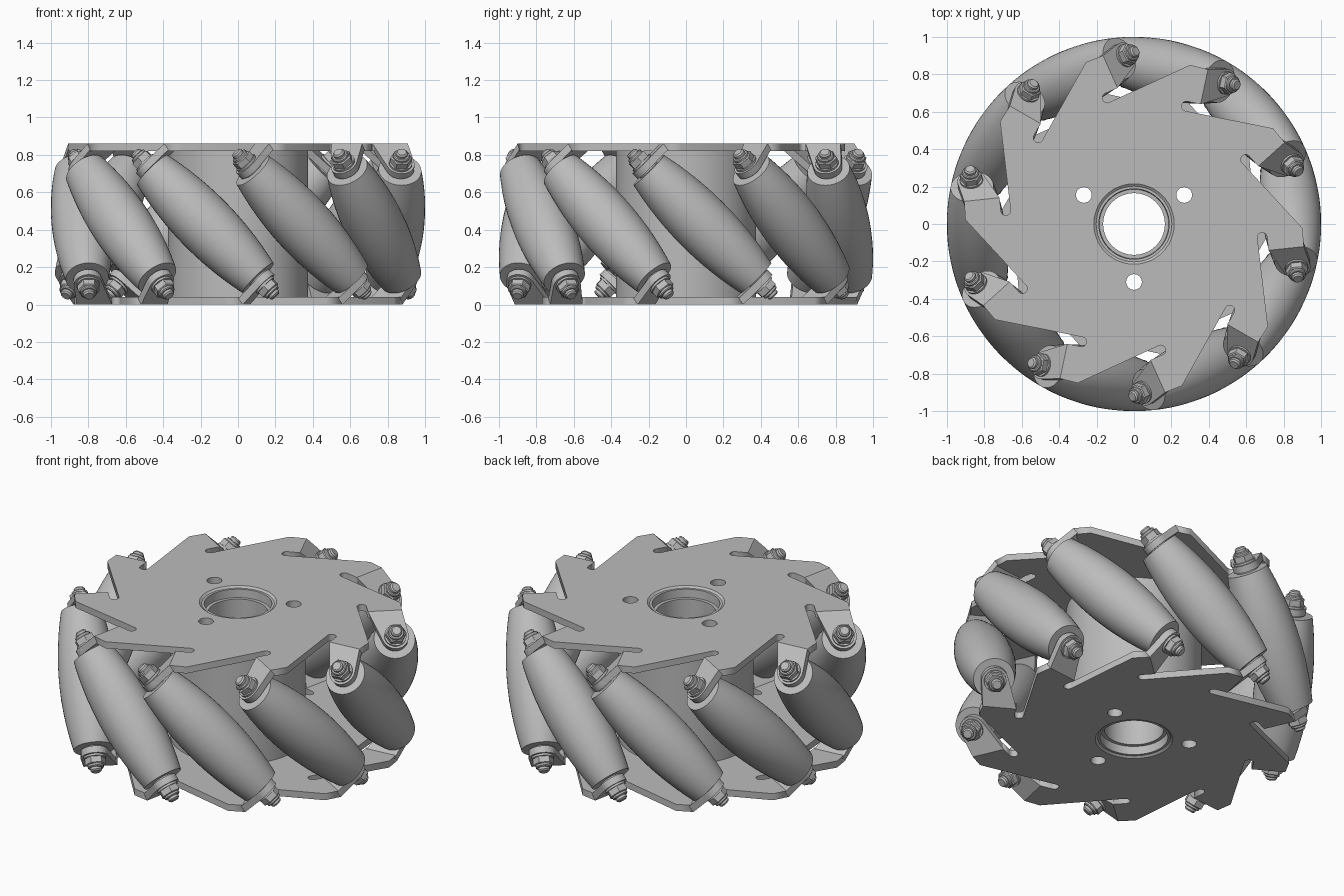
import bpy, bmesh
from math import sin, cos, pi, radians, sqrt
from mathutils import Matrix, Vector

cube = bpy.data.objects.get("Cube")
if cube:
    bpy.data.objects.remove(cube, do_unlink=True)

COUNT = 10            # rollers round the wheel
STEP = 2 * pi / COUNT
START = radians(-66)  # angle of the first roller
AXLE_R = 0.84         # distance of each roller from the wheel axis
MID = 0.43            # half the wheel height
THICK = 0.04          # sheet thickness
FOLD = 0.215          # tangential offset of the tab folds
FACE = (FOLD + MID) / sqrt(2)  # outer face of a tab, along the roller axis

grey = bpy.data.materials.new("plain grey")
grey.use_nodes = True
colour = (0.5, 0.5, 0.5, 1)
grey.diffuse_color = colour
grey.node_tree.nodes["Principled BSDF"].inputs["Base Color"].default_value = colour


def add(name, mesh, matrix=None, smooth=False):
    if not mesh.materials:
        mesh.materials.append(grey)
    obj = bpy.data.objects.new(name, mesh)
    bpy.context.collection.objects.link(obj)
    if matrix:
        obj.matrix_world = matrix
    if smooth:
        bpy.ops.object.select_all(action='DESELECT')
        obj.select_set(True)
        bpy.context.view_layer.objects.active = obj
        bpy.ops.object.shade_smooth_by_angle(angle=radians(35))
    return obj


def finish(bm, name):
    bmesh.ops.remove_doubles(bm, verts=bm.verts, dist=1e-5)
    bmesh.ops.recalc_face_normals(bm, faces=bm.faces)
    mesh = bpy.data.meshes.new(name)
    bm.to_mesh(mesh)
    bm.free()
    return mesh


def lathe(name, profile, sides):
    """Turn (radius, height) points round z."""
    bm = bmesh.new()
    verts = [bm.verts.new((r, 0, z)) for r, z in profile]
    edges = [bm.edges.new(pair) for pair in zip(verts, verts[1:])]
    bmesh.ops.spin(bm, geom=verts + edges, cent=(0, 0, 0), axis=(0, 0, 1),
                   angle=2 * pi, steps=sides, use_merge=False)
    return finish(bm, name)


def prism(name, points, z0, z1):
    bm = bmesh.new()
    face = bm.faces.new([bm.verts.new((x, y, z0)) for x, y in points])
    top = bmesh.ops.extrude_face_region(bm, geom=[face])["geom"]
    bmesh.ops.translate(bm, vec=(0, 0, z1 - z0),
                        verts=[v for v in top if isinstance(v, bmesh.types.BMVert)])
    return finish(bm, name)


def circle(radius, x=0, y=0, sides=48):
    return [(x + radius * cos(2 * pi * i / sides), y + radius * sin(2 * pi * i / sides))
            for i in range(sides)]


def sheet(name, loops, z0, z1):
    """Flat plate; the first loop is the outline, the others are holes."""
    curve = bpy.data.curves.new(name, 'CURVE')
    curve.dimensions = '2D'
    curve.fill_mode = 'BOTH'
    curve.extrude = (z1 - z0) / 2
    for loop in loops:
        spline = curve.splines.new('POLY')
        spline.points.add(len(loop) - 1)
        for p, (x, y) in zip(spline.points, loop):
            p.co = (x, y, 0, 1)
        spline.use_cyclic_u = True
    temp = bpy.data.objects.new(name, curve)
    bpy.context.collection.objects.link(temp)
    bpy.context.view_layer.update()
    mesh = bpy.data.meshes.new_from_object(
        temp.evaluated_get(bpy.context.evaluated_depsgraph_get()))
    bpy.data.objects.remove(temp, do_unlink=True)
    bm = bmesh.new()
    bm.from_mesh(mesh)
    bmesh.ops.translate(bm, verts=bm.verts, vec=(0, 0, (z0 + z1) / 2))
    return add(name, finish(bm, name))


def axes(x, y, z, origin):
    m = Matrix((x, y, z)).transposed().to_4x4()
    m.translation = origin
    return m


# Side plates: saw-tooth outline with a rounded relief slot beside each tab
slot = [(0.674 + 0.026 * cos(a), -0.143 + 0.026 * sin(a))
        for a in (pi * i / 8 for i in range(9))]
tooth = [(0.894, -0.117), (0.89, -FOLD), (0.70, -FOLD)] + slot
bolt_holes = [circle(0.042, 0.31 * cos(a), 0.31 * sin(a), 24)
              for a in map(radians, (30, 150, 270))]


def outline(flip):
    pts = []
    for k in range(COUNT):
        a = START - flip * k * STEP
        for u, t in tooth:
            t *= flip
            pts.append((u * cos(a) - t * sin(a), u * sin(a) + t * cos(a)))
    return pts


sheet("top_plate", [outline(1), circle(0.215)] + bolt_holes, 2 * MID - THICK, 2 * MID)
sheet("bottom_plate", [outline(-1), circle(0.215)] + bolt_holes, 0, THICK)

# Centre drum and bearing sleeve
drum = sheet("centre_drum", [circle(0.375, sides=64), circle(0.2)] + bolt_holes,
             THICK, 2 * MID - THICK)
add("centre_drum", drum.data, smooth=True)
bpy.data.objects.remove(drum, do_unlink=True)
half = [(0.165, 0.37), (0.185, 0.37), (0.188, 0.42), (0.202, 0.42), (0.215, 0.43)]
sleeve = half + [(r, -z) for r, z in reversed(half)]
add("bearing_sleeve", lathe("bearing_sleeve", sleeve + sleeve[:1], 48),
    Matrix.Translation((0, 0, MID)), smooth=True)


# Roller: barrel whose outside stays on the unit rolling cylinder
def barrel(s):
    return min(sqrt((sqrt(1 - (s + v) ** 2 / 2) - AXLE_R) ** 2 + v * v)
               for v in (i / 500 - 0.1 for i in range(101)))


END = 0.408
body = [(barrel(s), s) for s in (END * i / 12 for i in range(-12, 13))]
roller = lathe("roller", [(0, -END)] + body + [(0, END)], 40)

# Axle hardware and folded tab, shared by every roller end
stud = lathe("axle", [(0, -0.545), (0.024, -0.545), (0.032, -0.537),
                      (0.032, 0.537), (0.024, 0.545), (0, 0.545)], 16)
washer = lathe("washer", [(0, 0.40), (0.062, 0.40), (0.062, FACE + 0.012),
                          (0, FACE + 0.012)], 24)
nut = lathe("nut", [(0, FACE), (0.058, FACE), (0.058, 0.503), (0.05, 0.508), (0, 0.508)], 6)
collar = lathe("nut_collar", [(0, 0.5), (0.045, 0.5), (0.045, 0.518), (0.04, 0.523),
                              (0, 0.523)], 20)
reach = (FACE * sqrt(0.5) - FOLD) * sqrt(2)
arc = [(AXLE_R + 0.075 * cos(a), reach + 0.075 * sin(a))
       for a in (radians(-10 + 169 * i / 14) for i in range(15))]
tab = prism("tab", [(0.70, 0), (0.89, 0)] + arc, -THICK, 0)

done = set()
for k in range(COUNT):
    a = START + k * STEP
    out = Vector((cos(a), sin(a), 0))
    tan = Vector((-sin(a), cos(a), 0))
    up = Vector((0, 0, 1))
    centre = out * AXLE_R + up * MID
    for end, side in ((1, "top"), (-1, "bottom")):
        axis = (up - tan).normalized() * end
        frame = axes(out, axis.cross(out), axis, centre)
        parts = [("washer", washer), ("nut", nut), ("nut_collar", collar)]
        if end == 1:
            parts += [("roller", roller), ("axle", stud)]
        for name, mesh in parts:
            label = name if name in ("roller", "axle") else side + "_" + name
            add(f"{label}_{k + 1}", mesh, frame,
                smooth=name not in done and name != "nut")
            done.add(name)
        # Tabs slope from the fold line towards the roller end
        slope = (-tan - up).normalized() * end
        origin = up * (MID + end * MID) - tan * FOLD * end
        add(f"{side}_tab_{k + 1}", tab, axes(out, slope, axis, origin))
